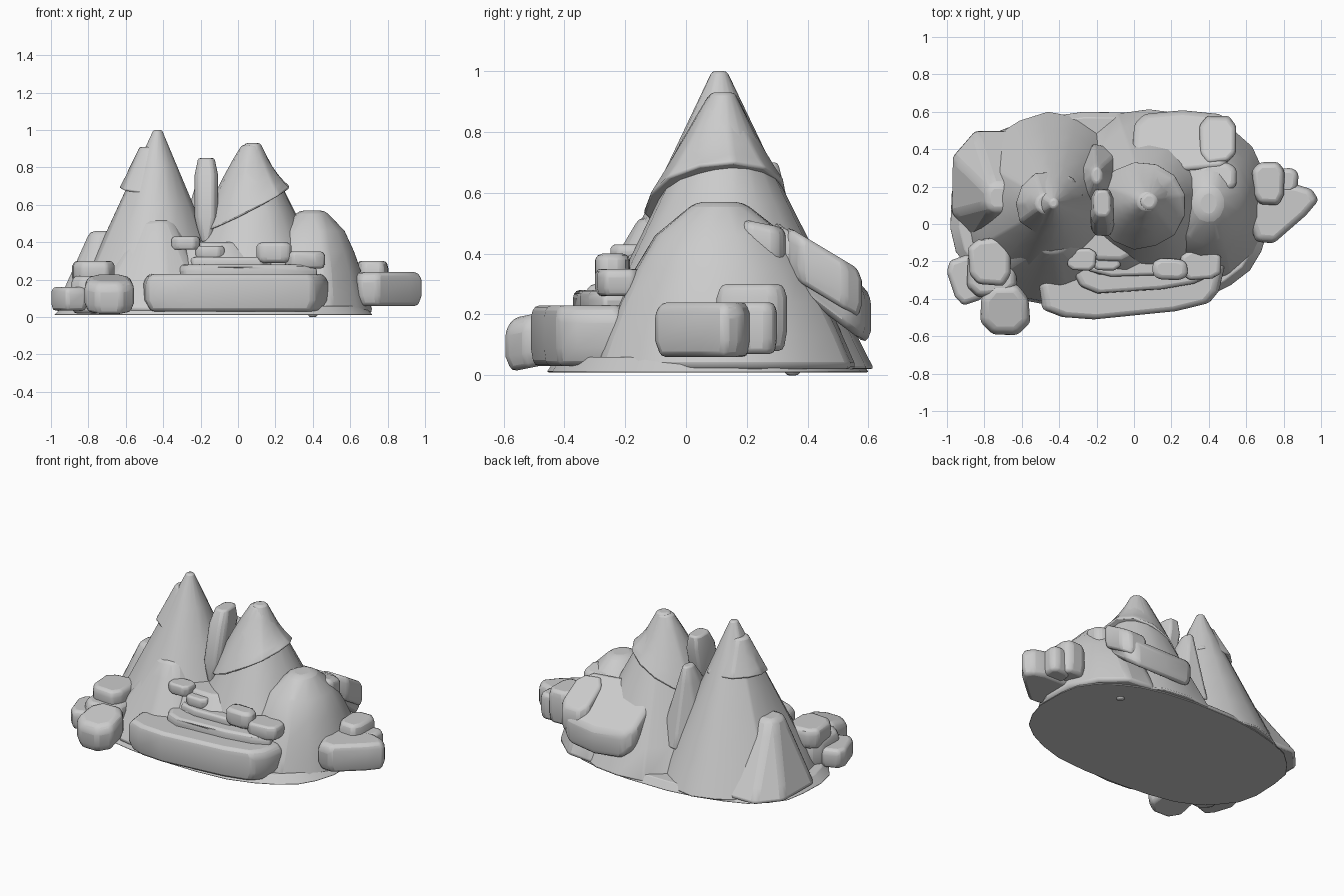
import bpy, bmesh, math, random

if "Cube" in bpy.data.objects:
    bpy.data.objects.remove(bpy.data.objects["Cube"], do_unlink=True)

stone = bpy.data.materials.new("grey_stone")
stone.use_nodes = True
stone.diffuse_color = (0.6, 0.6, 0.6, 1)
stone.node_tree.nodes["Principled BSDF"].inputs["Base Color"].default_value = stone.diffuse_color


def loft(name, rings, bevel):
    """Skin a closed solid through rings of points, then wear its edges."""
    bm = bmesh.new()
    loops = [[bm.verts.new(point) for point in ring] for ring in rings]
    sides = len(loops[0])
    for low, high in zip(loops, loops[1:]):
        for i in range(sides):
            j = (i + 1) % sides
            bm.faces.new((low[i], low[j], high[j], high[i]))
    bm.faces.new(loops[0][::-1])
    bm.faces.new(loops[-1])
    bmesh.ops.recalc_face_normals(bm, faces=bm.faces)
    mesh = bpy.data.meshes.new(name)
    bm.to_mesh(mesh)
    bm.free()
    mesh.materials.append(stone)
    part = bpy.data.objects.new(name, mesh)
    bpy.context.collection.objects.link(part)
    worn = part.modifiers.new("worn_edges", "BEVEL")
    worn.width, worn.segments, worn.angle_limit = bevel, 2, math.radians(28)
    bpy.ops.object.select_all(action="DESELECT")
    part.select_set(True)
    bpy.context.view_layer.objects.active = part
    bpy.ops.object.shade_smooth_by_angle(angle=math.radians(32))


def outline(radius, sides, rough, square, seed):
    """Jittered oval of offsets; a lower square value gives boxier corners."""
    rng = random.Random(seed)
    points = []
    for i in range(sides):
        angle = math.tau * (i + 0.5) / sides
        jitter = 1 + rng.uniform(-rough, rough)
        c, s = math.cos(angle), math.sin(angle)
        points.append((radius[0] * jitter * math.copysign(abs(c) ** square, c),
                       radius[1] * jitter * math.copysign(abs(s) ** square, s)))
    return points


def mound(name, foot, radius, bottom, top, tip=0.1, curve=1, lean=(0, 0), tilt=(0, 0),
          sides=14, rough=0.035, square=1, seed=1, bevel=0.012):
    """Rocky cone; curve rounds its flanks and tilt slants its lower rim."""
    shape = outline(radius, sides, rough, square, seed)
    steps = 5
    rings = []
    for step in range(steps + 1):
        t = step / steps
        scale = tip + (1 - tip) * (1 - t) ** curve
        rings.append([(foot[0] + lean[0] * t + dx * scale,
                       foot[1] + lean[1] * t + dy * scale,
                       bottom + (top - bottom) * t
                       + (tilt[0] * dx + tilt[1] * dy) * scale * (1 - t))
                      for dx, dy in shape])
    loft(name, rings, bevel)


def rock(name, centre, radius, bottom, top, turn=0, slope=0, taper=0, lean=0,
         foot=0.9, crown=0.88, sides=8, rough=0.06, square=0.6, seed=1, bevel=0.018):
    """Block bulging at mid height; slope and lean act towards the back."""
    shape = [(dx, dy * (1 - taper * dx / radius[0]))
             for dx, dy in outline(radius, sides, rough, square, seed)]
    c, s = math.cos(turn), math.sin(turn)
    rings = []
    for t, scale in ((0, foot), (0.3, 1), (0.8, 1), (1, crown)):
        ring = []
        for dx, dy in shape:
            x, y = (dx * c - dy * s) * scale, (dx * s + dy * c) * scale
            ring.append((centre[0] + x, centre[1] + y + lean * t,
                         bottom + (top - bottom) * t + slope * y))
        rings.append(ring)
    loft(name, rings, bevel)


# Ground footprint with a small nub underneath
mound("base", (-0.13, 0.07), (0.86, 0.53), 0.01, 0.06, tip=0.94, sides=28,
      rough=0.01, square=0.8, bevel=0.005)
mound("base_nub", (0.4, 0.35), (0.04, 0.04), 0.03, 0, tip=0.5, sides=8)

# Twin peaks, each wearing an overhanging crag
mound("tall_peak", (-0.46, 0.11), (0.46, 0.49), 0.02, 1, tip=0.05, lean=(0.03, 0),
      sides=18, seed=3)
mound("tall_peak_crag", (-0.45, 0.11), (0.19, 0.18), 0.67, 0.91, tip=0.3,
      lean=(-0.02, 0), tilt=(-0.1, 0.1), sides=11, seed=8)
mound("short_peak", (0.08, 0.12), (0.5, 0.49), 0.02, 0.93, tip=0.08, sides=18, seed=5)
mound("short_peak_crag", (0.03, 0.1), (0.25, 0.24), 0.57, 0.92, tip=0.2,
      lean=(0.04, 0.02), tilt=(0.5, 0.1), sides=13, seed=6)

# Shoulders around the peaks
mound("right_shoulder", (-0.7, 0.21), (0.3, 0.31), 0.03, 0.46, tip=0.25,
      lean=(-0.02, -0.07), sides=8, square=0.7, bevel=0.03)
mound("left_shoulder", (0.36, 0.13), (0.38, 0.45), 0.02, 0.57, tip=0.18, curve=0.6,
      lean=(0.04, -0.02), sides=13, seed=4, bevel=0.025)
mound("front_shoulder", (-0.43, -0.1), (0.4, 0.35), 0.03, 0.52, tip=0.25,
      lean=(0, 0.03), sides=11, rough=0.05, seed=9, bevel=0.025)
mound("front_apron", (-0.05, -0.1), (0.55, 0.36), 0.03, 0.4, tip=0.4,
      lean=(-0.08, 0.06), sides=12, rough=0.05, seed=11)

# Saddle and leaning spire between the peaks
mound("saddle", (-0.18, 0.13), (0.2, 0.3), 0.2, 0.7, tip=0.15, lean=(-0.02, 0.13), sides=9)
rock("spire", (-0.17, 0), (0.065, 0.1), 0.4, 0.85, lean=0.11, foot=0.5, crown=0.7,
     bevel=0.012)

# Front terraces climb in steps towards the saddle
rock("lower_terrace", (-0.01, -0.34), (0.49, 0.15), 0.03, 0.23, turn=0.1, foot=0.94,
     crown=0.94, sides=12, seed=2)
rock("middle_terrace", (0.03, -0.23), (0.38, 0.13), 0.17, 0.28, turn=0.06, crown=0.94,
     sides=11, seed=3)
rock("upper_terrace", (-0.04, -0.16), (0.24, 0.12), 0.24, 0.32, crown=0.94, sides=9)
for i, x in enumerate((-0.28, -0.15)):
    top = 0.43 - i * 0.05
    rock("step_rock", (x, -0.19), (0.08, 0.06), top - 0.07, top, seed=i)
rock("terrace_rock", (0.19, -0.24), (0.1, 0.06), 0.29, 0.4, seed=4)
rock("terrace_rock_outer", (0.36, -0.22), (0.11, 0.08), 0.26, 0.35, seed=5)

# Boulders at the front corner
rock("front_boulder", (-0.69, -0.46), (0.14, 0.14), 0.035, 0.21, slope=0.2,
     foot=0.85, crown=0.8, square=0.8)
rock("corner_boulder", (-0.9, -0.3), (0.09, 0.13), 0.035, 0.16, turn=0.3, seed=6)
rock("corner_fill", (-0.76, -0.25), (0.14, 0.15), 0.02, 0.22, seed=7)
rock("corner_ledge", (-0.77, -0.2), (0.12, 0.13), 0.17, 0.3, seed=8)

# Pointed side outcrop with blocks behind it
rock("side_outcrop", (0.79, 0.09), (0.2, 0.14), 0.06, 0.24, turn=0.35, taper=0.6,
     seed=3)
rock("side_rock", (0.72, 0.22), (0.09, 0.12), 0.08, 0.3, seed=9)
rock("side_rock_rear", (0.8, 0.23), (0.08, 0.07), 0.07, 0.24, seed=2)

# Sloping rear wing with blocks stacked on it
rock("rear_wing", (0.26, 0.45), (0.28, 0.16), 0.21, 0.39, slope=-0.75, crown=0.95,
     sides=10, square=0.5, seed=4, bevel=0.025)
rock("rear_rock_low", (0.45, 0.45), (0.1, 0.13), 0.26, 0.42, slope=-0.6, seed=5)
rock("rear_rock_high", (0.44, 0.25), (0.11, 0.08), 0.36, 0.5, slope=-0.2, seed=6)
